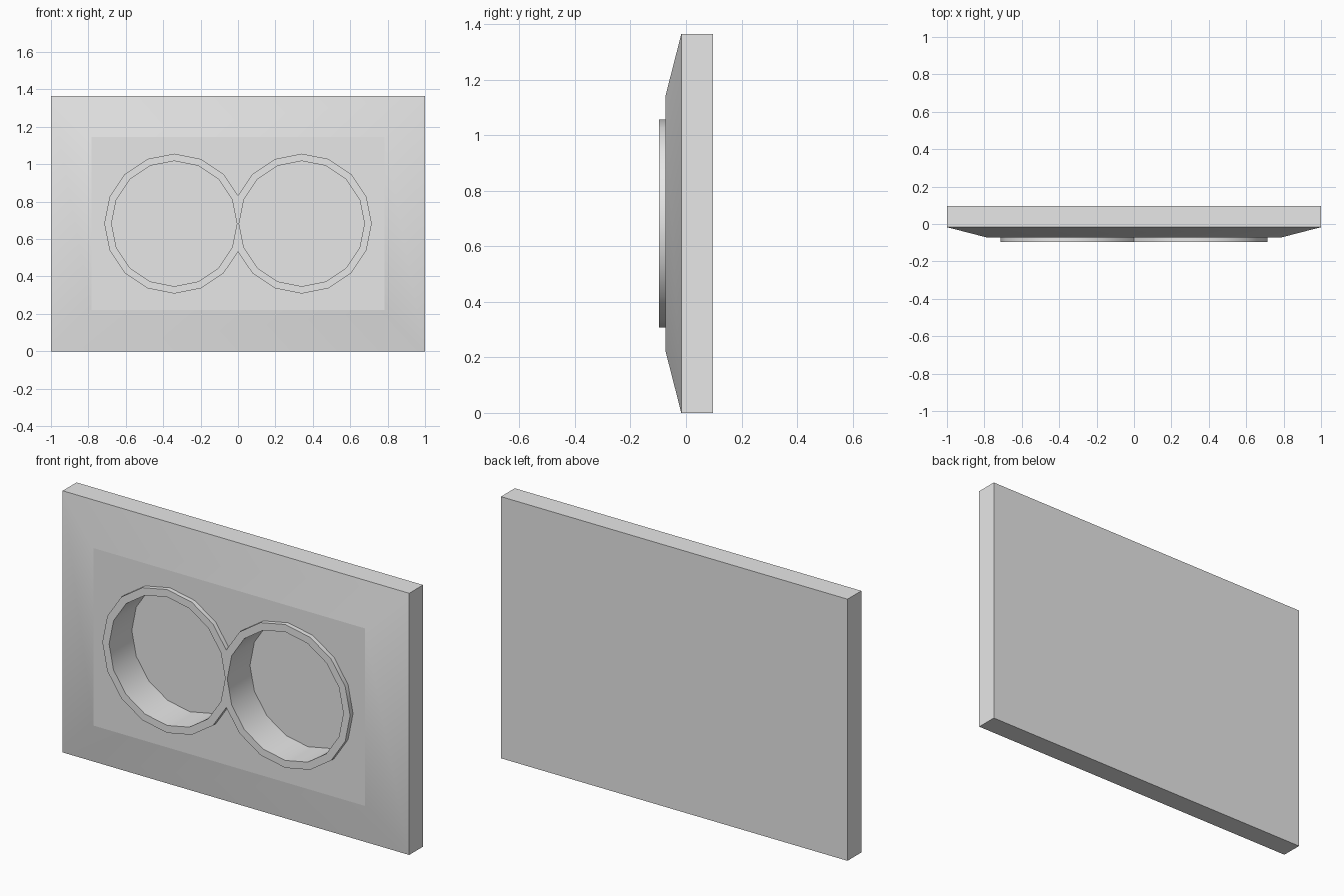
import bpy, bmesh, math
from mathutils import Matrix, Vector

old = bpy.data.objects.get("Cube")
if old:
    bpy.data.objects.remove(old, do_unlink=True)

HEIGHT = 1.365
MID = HEIGHT / 2
BACK, EDGE, PANEL, RIM, FLOOR = 0.097, -0.017, -0.073, -0.097, 0.09

grey = bpy.data.materials.new("light_grey")
grey.use_nodes = True
colour = (0.8, 0.8, 0.8, 1)
grey.diffuse_color = colour
grey.node_tree.nodes["Principled BSDF"].inputs["Base Color"].default_value = colour


def make_object(name, bm):
    bmesh.ops.recalc_face_normals(bm, faces=bm.faces)
    mesh = bpy.data.meshes.new(name)
    bm.to_mesh(mesh)
    bm.free()
    mesh.materials.append(grey)
    obj = bpy.data.objects.new(name, mesh)
    bpy.context.collection.objects.link(obj)
    return obj


def disc(name, x, radius, front, back):
    """Sixteen-sided cylinder along y."""
    bm = bmesh.new()
    place = Matrix.Translation((x, (front + back) / 2, MID)) @ Matrix.Rotation(math.pi / 2, 4, "X")
    bmesh.ops.create_cone(bm, cap_ends=True, segments=16, radius1=radius,
                          radius2=radius, depth=back - front, matrix=place)
    return make_object(name, bm)


def combine(target, tool, operation):
    mod = target.modifiers.new(operation.lower(), "BOOLEAN")
    mod.operation = operation
    mod.solver = "EXACT"
    mod.object = tool
    bpy.context.view_layer.objects.active = target
    bpy.ops.object.modifier_apply(modifier=mod.name)
    bpy.data.objects.remove(tool, do_unlink=True)


# Wall plate: slab with a sloped border rising to a flat panel
bm = bmesh.new()
rings = []
for half_x, half_z, y in ((1, MID, BACK), (1, MID, EDGE), (0.783, 0.463, PANEL)):
    rings.append([bm.verts.new((sx * half_x, y, MID + sz * half_z))
                  for sx, sz in ((-1, -1), (1, -1), (1, 1), (-1, 1))])
bm.faces.new(rings[0])
bm.faces.new(rings[-1])
for a, b in zip(rings, rings[1:]):
    for i in range(4):
        j = (i + 1) % 4
        bm.faces.new((a[i], a[j], b[j], b[i]))
plate = make_object("socket_plate", bm)

# Raised rims, then the deep round wells
for x in (-0.341, 0.341):
    combine(plate, disc("rim", x, 0.374, RIM, 0), "UNION")
for x in (-0.341, 0.341):
    combine(plate, disc("well_cutter", x, 0.335, RIM - 0.1, FLOOR), "DIFFERENCE")

# Smooth the slopes and round walls, keep the panel outline crisp
bpy.ops.object.select_all(action="DESELECT")
plate.select_set(True)
bpy.context.view_layer.objects.active = plate
bpy.ops.object.shade_smooth_by_angle(angle=math.radians(30))
bm = bmesh.new()
bm.from_mesh(plate.data)
for edge in bm.edges:
    if all(abs(v.co.y - PANEL) < 0.001 for v in edge.verts):
        edge.smooth = False
bm.to_mesh(plate.data)
bm.free()
